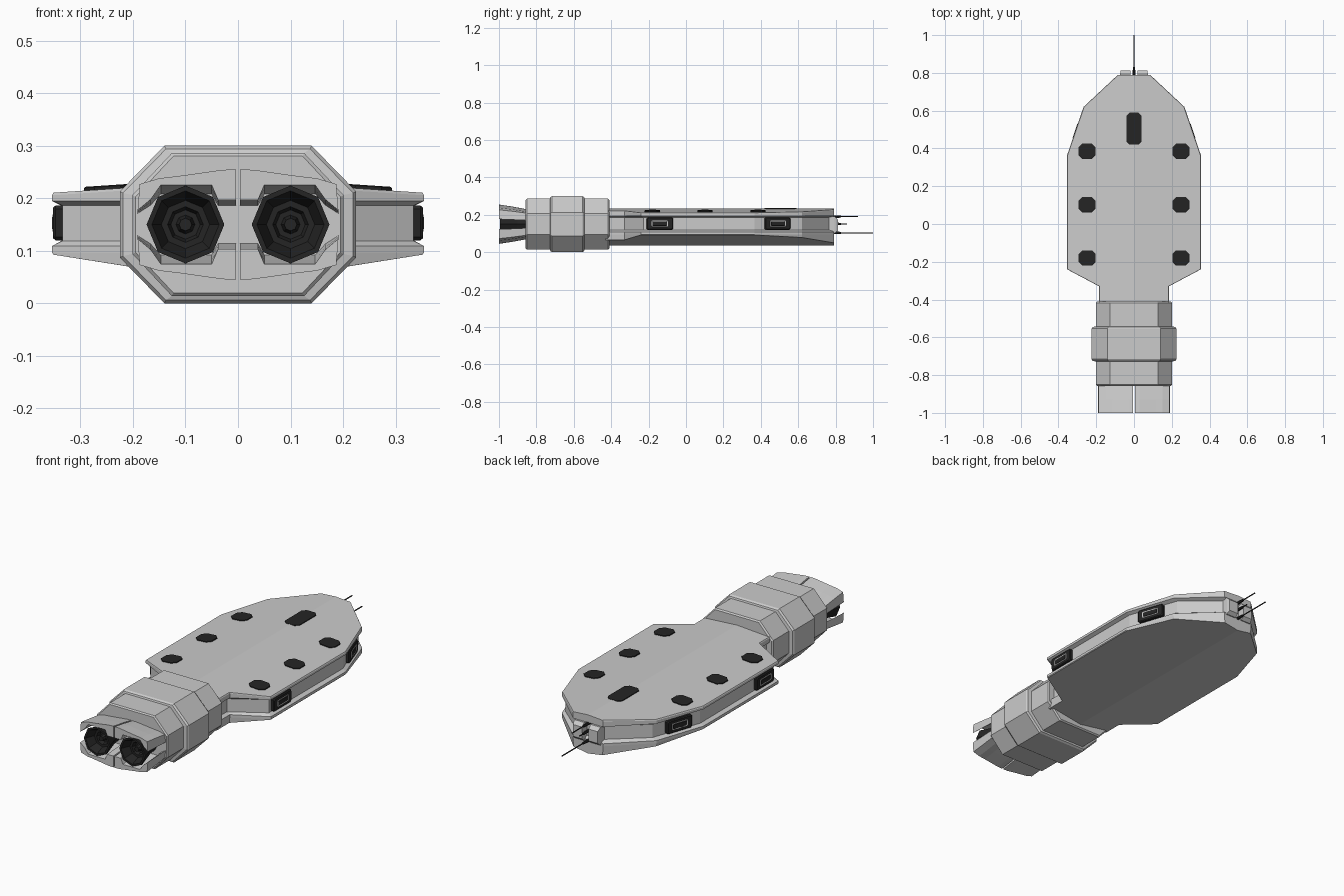
import bpy, bmesh
from math import sin, cos, pi, atan2
from mathutils import Matrix, Vector

if "Cube" in bpy.data.objects:
    bpy.data.objects.remove(bpy.data.objects["Cube"])

dark = bpy.data.materials.new("dark")
dark.diffuse_color = (0.018, 0.018, 0.018, 1)
dark.use_nodes = True
dark.node_tree.nodes["Principled BSDF"].inputs["Base Color"].default_value = dark.diffuse_color


def finish(name, bm, mat=None):
    bmesh.ops.recalc_face_normals(bm, faces=bm.faces)
    me = bpy.data.meshes.new(name)
    bm.to_mesh(me)
    bm.free()
    ob = bpy.data.objects.new(name, me)
    bpy.context.collection.objects.link(ob)
    if mat:
        me.materials.append(mat)
    return ob


def loft(name, rings, mat=None, cap=True):
    """Skin closed rings of equal point count, with capped ends."""
    bm = bmesh.new()
    vs = [[bm.verts.new(p) for p in r] for r in rings]
    n = len(vs[0])
    for a, b in zip(vs, vs[1:]):
        for i in range(n):
            j = (i + 1) % n
            bm.faces.new((a[i], a[j], b[j], b[i]))
    if cap:
        bm.faces.new(vs[0])
        bm.faces.new(vs[-1])
    return finish(name, bm, mat)


def chamfer_rect(w, h, c, z):
    a, b = w / 2, h / 2
    return [Vector(p) for p in ((a, b - c, z), (a - c, b, z), (c - a, b, z), (-a, b - c, z),
                                (-a, c - b, z), (c - a, -b, z), (a - c, -b, z), (a, c - b, z))]


def pad(name, w, h, c, t, mtx, mat=dark):
    """Chamfered plate, thickness t along local z."""
    rings = [chamfer_rect(w, h, c, -0.006), chamfer_rect(w, h, c, t * 0.7),
             chamfer_rect(w - 0.008, h - 0.008, c, t)]
    return loft(name, [[mtx @ p for p in r] for r in rings], mat)


# Hull: grooved cross-section lofted along y, both halves at once
def top_z(x):
    return 0.234 - 0.066 * abs(x)


def half_section(y, w, inset, dy):
    return [(0, y, 0.234), (w - 0.003, y, top_z(w)), (w, y, top_z(w) - 0.005), (w, y, 0.195),
            (w - inset, y - dy, 0.186), (w - inset, y - dy, 0.119), (w, y, 0.109),
            (w, y, 0.096), (w - 0.003, y, 0.037 + 0.157 * w), (0, y, 0.037)]


stations = [(-0.43, 0.185, 0.017, 0), (-0.33, 0.185, 0.017, 0), (-0.24, 0.354, 0.02, -0.012),
            (0.365, 0.354, 0.018, 0), (0.62, 0.267, 0.022, 0), (0.79, 0.085, 0.022, 0.016)]
bm = bmesh.new()
halves = []
for s in (1, -1):
    grid = [[bm.verts.new((s * x, y, z)) for x, y, z in half_section(*st)] for st in stations]
    halves.append(grid)
    for a, b in zip(grid, grid[1:]):
        for i in range(len(a) - 1):
            bm.faces.new((a[i], a[i + 1], b[i + 1], b[i]))
for k in (0, -1):
    r, l = halves[0][k], halves[1][k]
    for i in range(len(r) - 1):
        bm.faces.new((r[i], r[i + 1], l[i + 1], l[i]))
bmesh.ops.remove_doubles(bm, verts=bm.verts, dist=1e-5)
finish("hull", bm)


# Engine housing: octagonal rings with a raised collar
def octagon(y, big):
    hx, hz, fx, fz = (0.225, 0.15, 0.14, 0.063) if big > 0.5 else (0.201, 0.136, 0.126, 0.056)
    if big < 0:
        hx, hz, fx, fz = hx - 0.006, hz - 0.006, fx - 0.003, fz - 0.003
    elif big == 0.75:
        hx, hz, fx, fz = hx - 0.006, hz - 0.006, fx - 0.003, fz - 0.003
    pts = ((hx, fz), (fx, hz), (-fx, hz), (-hx, fz), (-hx, -fz), (-fx, -hz), (fx, -hz), (hx, -fz))
    return [(x, y, 0.15 + z) for x, z in pts]


loft("engine_housing", [octagon(y, b) for y, b in (
    (-0.857, -1), (-0.851, 0), (-0.728, 0), (-0.725, 0.75), (-0.716, 1), (-0.554, 1),
    (-0.545, 0.75), (-0.542, 0), (-0.417, 0), (-0.41, -1))])

# Nozzles and shrouds, one pair each side
shroud = [(0.004, 0.105), (0.03, 0.104), (0.115, 0.092), (0.15, 0.088), (0.187, 0.077), (0.191, 0.027),
          (0.166, 0.048), (0.147, 0.075), (0.05, 0.075), (0.038, 0.047), (0.004, 0.047)]
for s, side in ((1, "right"), (-1, "left")):
    rings = []
    for y, r in ((-0.84, 0.045), (-0.90, 0.05), (-0.99, 0.074), (-0.995, 0.074), (-0.995, 0.064),
                 (-0.95, 0.046), (-0.95, 0.034), (-0.93, 0.028), (-0.93, 0.018), (-0.96, 0.012)):
        rings.append([(s * 0.1 + r * cos(i * pi / 4), y, 0.15 + r * sin(i * pi / 4)) for i in range(8)])
    loft("nozzle_" + side, rings, dark)
    for v, level in ((1, "upper"), (-1, "lower")):
        loft(f"shroud_{level}_{side}",
             [[(s * x, y, 0.15 + v * z * k) for x, z in shroud]
              for y, k in ((-0.85, 0.76), (-0.93, 0.9), (-1.0, 1.0))])

# Roof windows
tilt = atan2(0.066, 1)
for s, side in ((1, "right"), (-1, "left")):
    for i, y in enumerate((0.385, 0.102, -0.18)):
        m = Matrix.Translation((s * 0.248, y, top_z(0.248))) @ Matrix.Rotation(s * tilt, 4, 'Y')
        pad(f"roof_window_{side}_{i}", 0.09, 0.082, 0.02, 0.007, m)
pad("roof_window_centre", 0.082, 0.17, 0.018, 0.005, Matrix.Translation((0, 0.505, 0.232)))

# Side windows: dark frame, thin grey border, dark pane
slant = atan2(0.087, 0.255)
for s, side in ((1, "right"), (-1, "left")):
    for name, x, y, ang in (("rear", 0.337, -0.14, 0), ("fore", 0.296, 0.487, slant)):
        # local x along the hull, local y up, local z outward
        n = Vector((s * cos(ang), sin(ang), 0))
        u = Vector((0, 0, 1))
        t = u.cross(n)
        m = Matrix((t, u, n)).transposed().to_4x4()
        m.translation = (s * x, y, 0.153)
        pad(f"window_frame_{name}_{side}", 0.142, 0.066, 0.006, 0.015, m)
        pad(f"window_border_{name}_{side}", 0.096, 0.04, 0.003, 0.016, m, None)
        pad(f"window_pane_{name}_{side}", 0.084, 0.03, 0.003, 0.0175, m)


# Nose blocks and antennas
for s, side in ((1, "right"), (-1, "left")):
    loft("nose_block_" + side,
         [[(s * x, y, z) for x, z in ((0.018, a), (w, a), (w, b), (0.018, b))]
          for y, w, a, b in ((0.76, 0.074, 0.10, 0.192), (0.795, 0.074, 0.10, 0.192),
                             (0.812, 0.07, 0.115, 0.175))])
for i, (z, y) in enumerate(((0.104, 1.0), (0.152, 0.86), (0.19, 0.92))):
    r = 0.003
    loft(f"antenna_{i}", [[(r * cos(k * pi / 3), yy, z + r * sin(k * pi / 3)) for k in range(6)]
                          for yy in (0.76, y)], dark)
    loft(f"antenna_base_{i}", [[(q * cos(k * pi / 3), yy, z + q * sin(k * pi / 3)) for k in range(6)]
                               for yy, q in ((0.76, 0.009), (0.83, 0.006))], dark)
